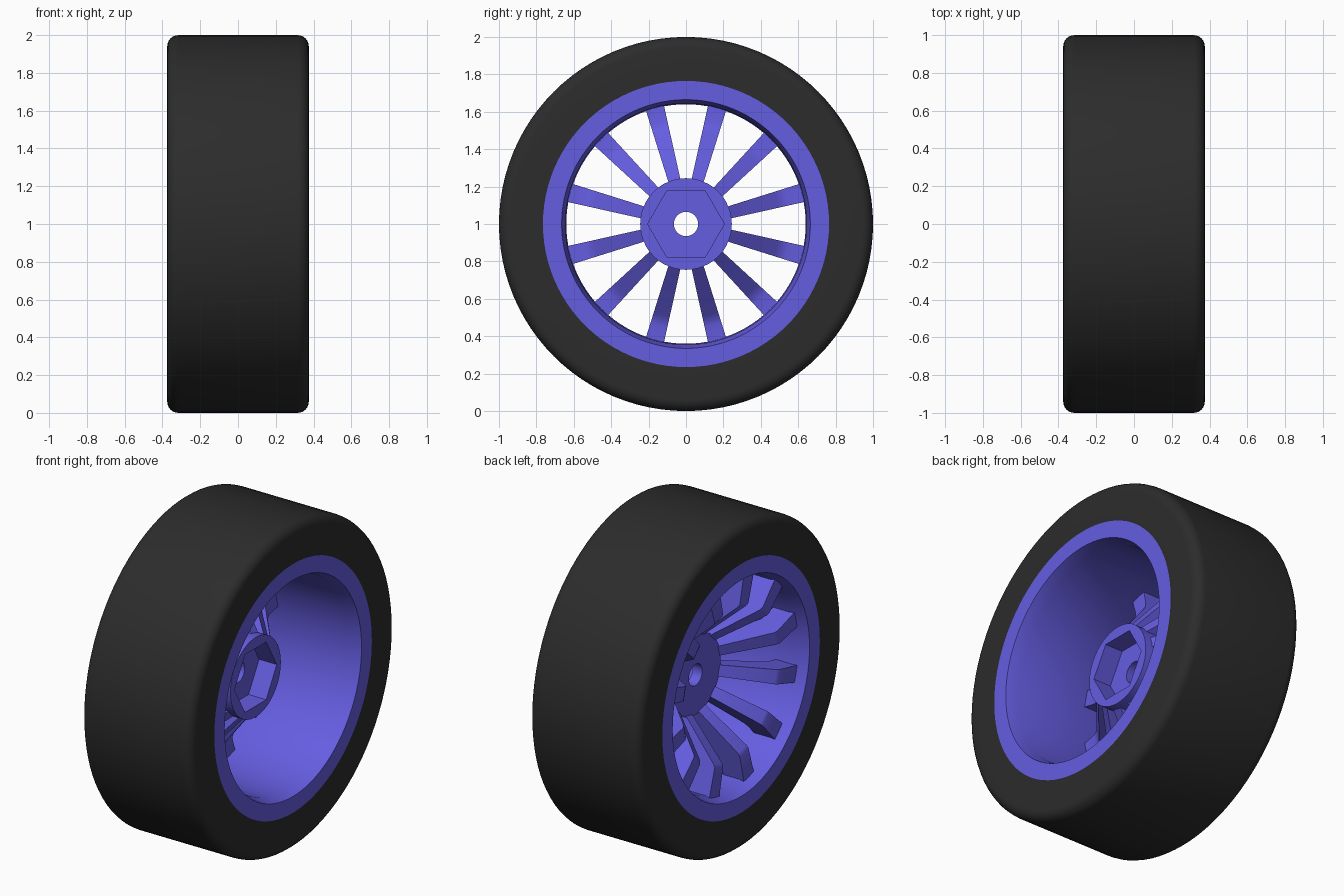
import bpy, bmesh
from math import cos, sin, pi, radians

if "Cube" in bpy.data.objects:
    bpy.data.objects.remove(bpy.data.objects["Cube"])


def material(name, rgb):
    m = bpy.data.materials.new(name)
    m.diffuse_color = (*rgb, 1)
    m.use_nodes = True
    m.node_tree.nodes["Principled BSDF"].inputs["Base Color"].default_value = m.diffuse_color
    return m


BLUE = material("rim_blue", (0.13, 0.11, 0.75))
RUBBER = material("rubber", (0.025, 0.025, 0.025))


def finish(name, bm, mat):
    bmesh.ops.recalc_face_normals(bm, faces=bm.faces)
    me = bpy.data.meshes.new(name)
    bm.to_mesh(me)
    bm.free()
    me.materials.append(mat)
    ob = bpy.data.objects.new(name, me)
    bpy.context.collection.objects.link(ob)
    bpy.ops.object.select_all(action='DESELECT')
    ob.select_set(True)
    bpy.context.view_layer.objects.active = ob
    bpy.ops.object.shade_smooth_by_angle(angle=radians(30))
    return ob


def hex_factor(a):
    # radius of a unit hexagon (corner at angle 0) in direction a
    return cos(pi / 6) / cos(a % (pi / 3) - pi / 6)


def ring_body(name, profile, n, mat):
    # closed profile of (x, radius[, is_hex]) swept around the axle
    bm = bmesh.new()
    rings = []
    for x, r, *is_hex in profile:
        ring = []
        for i in range(n):
            a = 2 * pi * i / n
            q = r * hex_factor(a) if is_hex else r
            ring.append(bm.verts.new((x, q * cos(a), 1 + q * sin(a))))
        rings.append(ring)
    for k, ra in enumerate(rings):
        rb = rings[(k + 1) % len(rings)]
        for i in range(n):
            j = (i + 1) % n
            bm.faces.new((ra[i], ra[j], rb[j], rb[i]))
    return finish(name, bm, mat)


# tyre with rounded shoulders
W, F = 0.375, 0.06
shoulder = [(W - F + F * cos(t * pi / 12), 1 - F + F * sin(t * pi / 12)) for t in range(7)]
tyre = [(W, 0.765)] + shoulder + [(-x, r) for x, r in reversed(shoulder)] + [(-W, 0.765)]
ring_body("tyre", tyre, 96, RUBBER)

# rim barrel with flared lips
ring_body("rim_barrel", [(W, 0.765), (W, 0.665), (0.30, 0.645), (-0.28, 0.64),
                         (-W, 0.665), (-W, 0.765)], 96, BLUE)

# hub with axle hole and hexagonal socket
ring_body("hub", [(-0.065, 0.065), (-0.065, 0.245), (0.12, 0.245),
                  (0.12, 0.205, True), (0.0, 0.205, True), (0.0, 0.065)], 48, BLUE)

# dished spokes: side outline as (radius, x), extruded across the width
outline = [(0.22, -0.05), (0.455, -0.30), (0.475, -0.31), (0.66, -0.31),
           (0.66, -0.17), (0.56, -0.17), (0.53, -0.162), (0.50, -0.142), (0.22, 0.09)]
bm = bmesh.new()
for k in range(12):
    a = radians(15 + 30 * k)
    sides = []
    for s in (-1, 1):
        side = []
        for r, x in outline:
            w = s * (0.033 + 0.017 * (r - 0.24) / 0.4)
            side.append(bm.verts.new((x, r * cos(a) - w * sin(a), 1 + r * sin(a) + w * cos(a))))
        sides.append(side)
    p, q = sides
    bm.faces.new(p)
    bm.faces.new(q[::-1])
    for i in range(len(p)):
        j = (i + 1) % len(p)
        bm.faces.new((p[i], q[i], q[j], p[j]))
finish("spokes", bm, BLUE)
